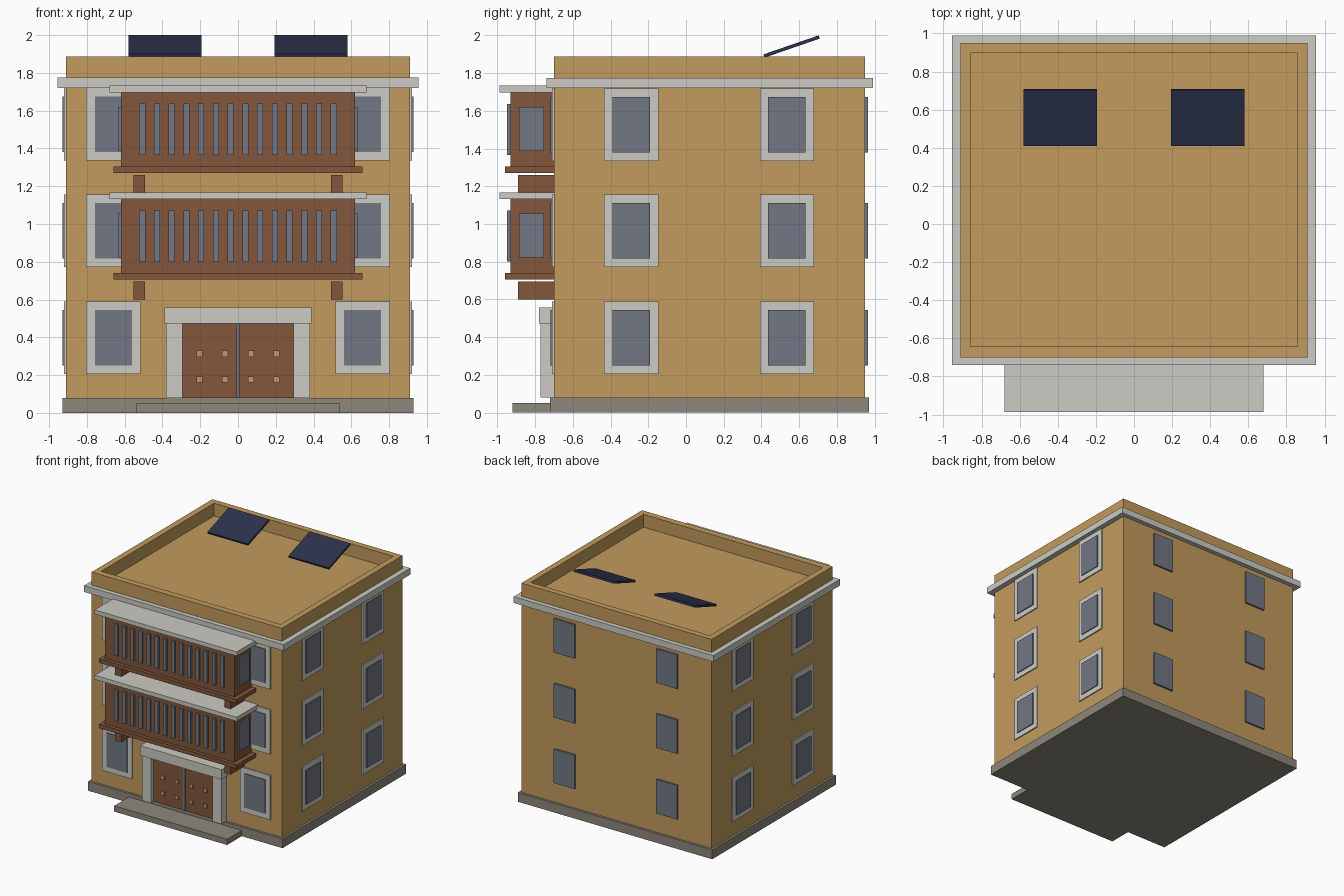
import bpy, bmesh, math

if "Cube" in bpy.data.objects:
    bpy.data.objects.remove(bpy.data.objects["Cube"])


def colour(name, r, g, b):
    def lin(c):
        c /= 255
        return c / 12.92 if c <= 0.04045 else ((c + 0.055) / 1.055) ** 2.4
    m = bpy.data.materials.new(name)
    m.diffuse_color = (lin(r), lin(g), lin(b), 1)
    m.use_nodes = True
    m.node_tree.nodes["Principled BSDF"].inputs["Base Color"].default_value = m.diffuse_color
    return m


WALL = colour("ochre wall", 194, 155, 93)
TRIM = colour("pale stone trim", 204, 203, 196)
GLASS = colour("grey glass", 114, 119, 131)
WOOD = colour("brown wood", 131, 87, 60)
BASE = colour("dark stone", 141, 136, 124)
SOLAR = colour("navy panel", 44, 50, 77)


def boxes(name, mat, spans):
    """One object made of axis-aligned boxes (x0, x1, y0, y1, z0, z1)."""
    bm = bmesh.new()
    for x0, x1, y0, y1, z0, z1 in spans:
        vs = bmesh.ops.create_cube(bm, size=1)["verts"]
        for v in vs:
            v.co = (x1 if v.co.x > 0 else x0,
                    y1 if v.co.y > 0 else y0,
                    z1 if v.co.z > 0 else z0)
    me = bpy.data.meshes.new(name)
    bm.to_mesh(me)
    bm.free()
    me.materials.append(mat)
    ob = bpy.data.objects.new(name, me)
    bpy.context.collection.objects.link(ob)
    return ob


def both(x0, x1, *rest):
    """A box and its mirror image across x = 0."""
    return [(x0, x1, *rest), (-x1, -x0, *rest)]


# Main block, plinth and entrance step
X, Y0, Y1 = 0.91, -0.70, 0.95
boxes("wall_block", WALL, [(-X, X, Y0, Y1, 0.08, 1.778)])
boxes("plinth", BASE, [(-0.93, 0.93, -0.72, 0.97, 0, 0.08)])
boxes("entrance_step", BASE, [(-0.54, 0.54, -0.92, -0.72, 0, 0.05)])

# Cornice ring and roof parapet
boxes("cornice", TRIM, both(X, 0.955, -0.74, 0.99, 1.72, 1.775)
      + [(-X, X, -0.74, Y0, 1.72, 1.775), (-X, X, Y1, 0.99, 1.72, 1.775)])
boxes("parapet", WALL, both(0.857, X, Y0, Y1, 1.775, 1.888)
      + [(-0.857, 0.857, Y0, -0.643, 1.775, 1.888),
         (-0.857, 0.857, 0.897, Y1, 1.775, 1.888)])

# Windows on three floors: framed at front and sides, plain at the back
frames, panes = [], []
FW, FH, GW, GH = 0.144, 0.192, 0.099, 0.147
for z in (0.398, 0.965, 1.527):
    frames += both(0.661 - FW, 0.661 + FW, -0.71, Y0, z - FH, z + FH)
    panes += both(0.659 - GW, 0.659 + GW, -0.717, Y0, z - GH, z + GH)
    panes += both(0.49 - GW, 0.49 + GW, Y1, 0.966, z - GH, z + GH)
    for y in (-0.29, 0.535):
        frames += both(X, 0.92, y - FW, y + FW, z - FH, z + FH)
        panes += both(X, 0.928, y - GW, y + GW, z - GH, z + GH)
boxes("window_frames", TRIM, frames)
boxes("window_panes", GLASS, panes)

# Two projecting wooden bays with slatted glazing
for level, z in (("lower", 0.705), ("upper", 1.27)):
    boxes(level + "_bay_body", WOOD, [(-0.62, 0.62, -0.93, Y0, z + 0.033, z + 0.428)])
    boxes(level + "_bay_sill", WOOD, [(-0.66, 0.66, -0.96, Y0, z, z + 0.035)])
    boxes(level + "_bay_roof", TRIM, [(-0.68, 0.68, -0.988, Y0, z + 0.427, z + 0.463)])
    boxes(level + "_bay_brackets", WOOD,
          both(0.492, 0.553, -0.89, Y0, z - 0.105, z - 0.01))
    slats = []
    for i in range(14):
        x = -0.507 + i * 0.078
        slats.append((x - 0.016, x + 0.016, -0.948, -0.93, z + 0.095, z + 0.367))
    boxes(level + "_bay_slats", GLASS, slats)
    boxes(level + "_bay_side_panes", GLASS,
          both(0.62, 0.635, -0.885, -0.752, z + 0.117, z + 0.35))

# Entrance: stone surround, double door, centre strip and studs
boxes("door_posts", TRIM, both(0.295, 0.38, -0.77, Y0, 0.08, 0.475))
boxes("door_lintel", TRIM, [(-0.39, 0.39, -0.78, Y0, 0.472, 0.557)])
boxes("door_leaves", WOOD, both(0.0, 0.295, -0.73, Y0, 0.08, 0.472))
boxes("door_centre_strip", GLASS, [(-0.008, 0.008, -0.738, -0.73, 0.08, 0.472)])
studs = []
for x in (0.069, 0.204):
    for z in (0.177, 0.313):
        studs += both(x - 0.016, x + 0.016, -0.742, -0.73, z - 0.016, z + 0.016)
boxes("door_studs", WALL, studs)

# Tilted roof panels
for side, x in (("left", -0.387), ("right", 0.387)):
    p = boxes(side + "_solar_panel", SOLAR,
              [(-0.193, 0.193, -0.155, 0.155, -0.009, 0.009)])
    p.location = (x, 0.56, 1.941)
    p.rotation_euler.x = math.radians(19)
